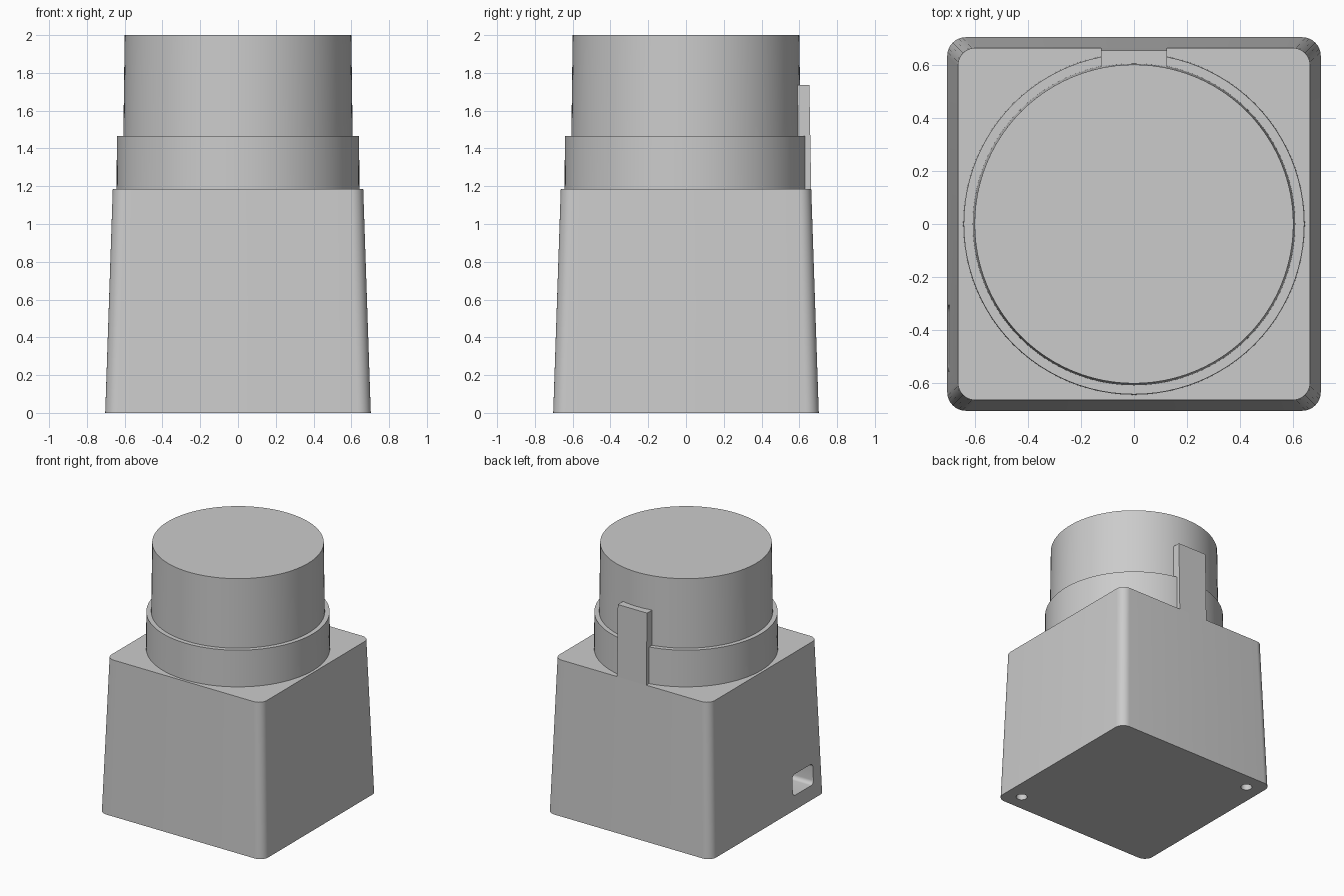
import bpy, bmesh
from mathutils import Matrix, Vector

old = bpy.data.objects.get("Cube")
if old:
    bpy.data.objects.remove(old, do_unlink=True)

# Single plain grey
grey = bpy.data.materials.new("plain grey")
grey.use_nodes = True
colour = (0.6, 0.6, 0.6, 1)
grey.diffuse_color = colour
grey.node_tree.nodes["Principled BSDF"].inputs["Base Color"].default_value = colour


def finish(name, bm):
    bmesh.ops.recalc_face_normals(bm, faces=bm.faces)
    mesh = bpy.data.meshes.new(name)
    bm.to_mesh(mesh)
    bm.free()
    obj = bpy.data.objects.new(name, mesh)
    bpy.context.collection.objects.link(obj)
    mesh.materials.append(grey)
    return obj


def smooth(obj):
    bpy.ops.object.select_all(action="DESELECT")
    obj.select_set(True)
    bpy.context.view_layer.objects.active = obj
    bpy.ops.object.shade_smooth_by_angle(angle=0.6)


def box(name, centre, size, axis=None, radius=0):
    """Box with the edges along one axis optionally rounded."""
    bm = bmesh.new()
    bmesh.ops.create_cube(bm, size=1)
    bmesh.ops.scale(bm, vec=size, verts=bm.verts)
    if radius:
        def runs_along(e):
            d = e.verts[0].co - e.verts[1].co
            return abs(d[axis]) > 0.9 * d.length
        edges = [e for e in bm.edges if runs_along(e)]
        bmesh.ops.bevel(bm, geom=edges, offset=radius, segments=8,
                        profile=0.5, affect="EDGES")
    bmesh.ops.translate(bm, vec=centre, verts=bm.verts)
    return finish(name, bm)


def cylinder(name, centre, r_low, r_high, z_low, z_high, sides=96):
    bm = bmesh.new()
    spot = Vector((centre[0], centre[1], (z_low + z_high) / 2))
    bmesh.ops.create_cone(bm, cap_ends=True, segments=sides, radius1=r_low,
                          radius2=r_high, depth=z_high - z_low,
                          matrix=Matrix.Translation(spot))
    return finish(name, bm)


# Tapered body with rounded upright corners
BODY_TOP, HALF_LOW, HALF_TOP = 1.185, 0.703, 0.663
body = box("body", (0, 0, BODY_TOP / 2),
           (2 * HALF_LOW, 2 * HALF_LOW, BODY_TOP), axis=2, radius=0.07)
for v in body.data.vertices:
    if v.co.z > BODY_TOP / 2:
        v.co.x *= HALF_TOP / HALF_LOW
        v.co.y *= HALF_TOP / HALF_LOW

# Cable opening in one side and two screw holes underneath
cutters = [box("opening_cutter", (-0.6, -0.43, 0.19), (0.6, 0.25, 0.16),
               axis=0, radius=0.03)]
for side in (1, -1):
    cutters.append(cylinder("screw_hole_cutter", (0.575 * side, -0.575 * side),
                            0.04, 0.04, -0.1, 0.25, sides=32))
for cutter in cutters:
    cutter.hide_render = True
    mod = body.modifiers.new("cut", "BOOLEAN")
    mod.operation = "DIFFERENCE"
    mod.solver = "EXACT"
    mod.object = cutter
bpy.context.view_layer.update()
graph = bpy.context.evaluated_depsgraph_get()
cut_mesh = bpy.data.meshes.new_from_object(body.evaluated_get(graph))
body.modifiers.clear()
body.data = cut_mesh
for cutter in cutters:
    bpy.data.objects.remove(cutter, do_unlink=True)
smooth(body)

# Round collar and the slightly tapered drum standing in it
smooth(cylinder("collar", (0, 0), 0.643, 0.641, BODY_TOP, 1.467))
smooth(cylinder("drum", (0, 0), 0.607, 0.6, 1.467, 2.0))

# Upright tab at the back, leaning with the body wall
TAB_TOP = 1.737
tab = box("back_tab", (0, 0.61, (BODY_TOP + TAB_TOP) / 2),
          (0.25, 0.106, TAB_TOP - BODY_TOP))
for v in tab.data.vertices:
    if v.co.y > 0.61 and v.co.z > BODY_TOP + 0.1:
        v.co.y -= 0.01
